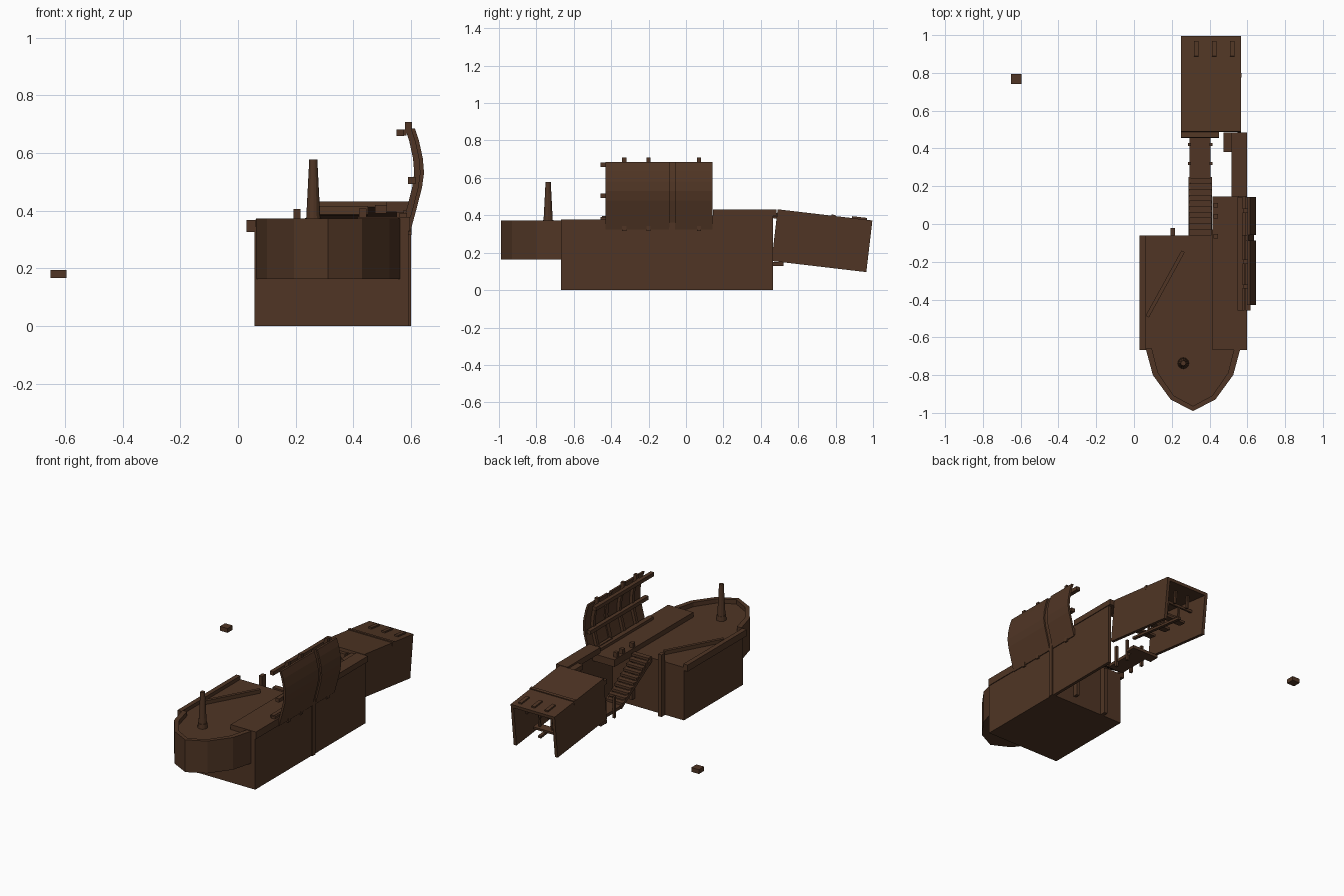
import bpy, bmesh, math
from mathutils import Matrix, Vector

cube = bpy.data.objects.get("Cube")
if cube:
    bpy.data.objects.remove(cube, do_unlink=True)

wood = bpy.data.materials.new("dark_brown_wood")
wood.use_nodes = True
colour = (0.08, 0.036, 0.018, 1)
wood.diffuse_color = colour
wood.node_tree.nodes["Principled BSDF"].inputs["Base Color"].default_value = colour


def finish(name, bm, matrix=None):
    if matrix:
        bm.transform(matrix)
    bmesh.ops.recalc_face_normals(bm, faces=bm.faces)
    mesh = bpy.data.meshes.new(name)
    bm.to_mesh(mesh)
    bm.free()
    mesh.materials.append(wood)
    obj = bpy.data.objects.new(name, mesh)
    bpy.context.collection.objects.link(obj)
    return obj


def box(name, x, y, z, matrix=None):
    """Box from (min, max) pairs on each axis."""
    bm = bmesh.new()
    bmesh.ops.create_cube(bm, size=1)
    for v in bm.verts:
        v.co = [r[0] if c < 0 else r[1] for c, r in zip(v.co, (x, y, z))]
    return finish(name, bm, matrix)


def prism(name, points, low, high, axis="z"):
    """Extrude a closed outline: (x, y) along z, or (x, z) along y."""
    bm = bmesh.new()
    place = (lambda a, b: (a, b, low)) if axis == "z" else (lambda a, b: (a, low, b))
    face = bm.faces.new([bm.verts.new(place(*p)) for p in points])
    new = bmesh.ops.extrude_face_region(bm, geom=[face])["geom"]
    shift = Vector((0, 0, high - low)) if axis == "z" else Vector((0, high - low, 0))
    bmesh.ops.translate(bm, vec=shift, verts=[g for g in new if isinstance(g, bmesh.types.BMVert)])
    return finish(name, bm)


def cone(name, x, y, z, r1, r2, sides=12):
    bm = bmesh.new()
    bmesh.ops.create_cone(bm, cap_ends=True, segments=sides, radius1=r1, radius2=r2, depth=z[1] - z[0])
    return finish(name, bm, Matrix.Translation((x, y, sum(z) / 2)))


# Hull, side wall and bow
DECK, RIM = 0.345, 0.373
box("hull", (0.057, 0.592), (-0.668, -0.06), (0, DECK))
box("side_wall", (0.572, 0.592), (-0.06, 0.465), (0, 0.40))
box("side_strip", (0.585, 0.6), (-0.09, -0.06), (0, 0.36))
bow = [(0.062, -0.66), (0.1, -0.8), (0.195, -0.93), (0.312, -0.99),
       (0.43, -0.93), (0.525, -0.8), (0.563, -0.66)]
inner = [(0.312 + (x - 0.312) * 0.87, -0.66 + (y + 0.66) * 0.92) for x, y in bow]
prism("bow", bow, 0.163, DECK)
prism("bow_rim", bow + inner[::-1], DECK, RIM)

# Deck edges and raised walkway
box("right_rail", (0.03, 0.06), (-0.668, -0.06), (0.325, 0.368))
box("walkway", (0.415, 0.597), (-0.668, 0.145), (0.33, 0.377))
box("walkway_rear", (0.515, 0.597), (0.145, 0.485), (0.395, 0.432))
box("walkway_rear_block", (0.475, 0.515), (0.38, 0.485), (0.39, 0.42))
box("walkway_kerb", (0.55, 0.575), (-0.45, 0.145), (0.377, 0.395))
for i, y in enumerate((-0.065, 0.04, 0.1)):
    box(f"walkway_peg_{i}", (0.42, 0.445), (y - 0.012, y + 0.012), (0.377, 0.408))

# Mast and loose bar on the deck
cone("mast", 0.261, -0.737, (DECK, 0.577), 0.026, 0.014)
cone("mast_collar", 0.261, -0.737, (DECK, DECK + 0.03), 0.03, 0.028)
a, b = Vector((0.07, -0.49)), Vector((0.26, -0.145))
d = b - a
turn = Matrix.Translation((a.x, a.y, DECK)) @ Matrix.Rotation(math.atan2(d.y, d.x), 4, "Z")
box("deck_bar", (0, d.length), (-0.01, 0.01), (0, 0.024), turn)
box("rear_post", (0.192, 0.216), (-0.06, -0.022), (0, 0.405))

# Stairs down to the landing
STEPS = 10
for i in range(STEPS):
    y = -0.06 + i * 0.03
    z = 0.355 - i * 0.021
    box(f"step_{i}", (0.29, 0.41), (y, y + 0.034), (z - 0.016, z))
for side, x in (("right", 0.288), ("left", 0.402)):
    bm = bmesh.new()
    bmesh.ops.create_cube(bm, size=1)
    for v in bm.verts:
        end = v.co.y > 0
        v.co = (x + (0.01 if v.co.x > 0 else 0), 0.25 if end else -0.06,
                (0.13 if end else 0.32) + (0.025 if v.co.z > 0 else 0))
    finish(f"stair_beam_{side}", bm)
    for y in (0.32, 0.42):
        box(f"landing_post_{side}_{y}", (x - 0.003, x + 0.013), (y - 0.008, y + 0.008), (0.1, 0.24))
box("landing", (0.295, 0.405), (0.24, 0.47), (0.13, 0.15))
box("landing_crossbar", (0.25, 0.44), (0.455, 0.52), (0.13, 0.15))
box("landing_wall_post", (0.41, 0.43), (-0.06, -0.03), (0.05, DECK))

# Curved side shield: two panels with a recessed strip, ribs and rails
curve = [(0.597, 0.325), (0.62, 0.41), (0.638, 0.48), (0.645, 0.53),
         (0.641, 0.58), (0.628, 0.64), (0.613, 0.685)]


def band(name, outer, thick, y0, y1):
    """Strip following the shield curve, set inward by outer."""
    front = [(x - outer, z) for x, z in curve]
    back = [(x - outer - thick, z) for x, z in curve]
    return prism(name, front + back[::-1], y0, y1, "y")


band("shield_front", 0, 0.014, -0.43, -0.088)
band("shield_rear", 0, 0.014, -0.058, 0.142)
band("shield_strip", 0.01, 0.012, -0.088, -0.058)
for i, y in enumerate((-0.33, -0.2, 0.07)):
    band(f"shield_rib_{i}", 0.014, 0.02, y - 0.011, y + 0.011)
    box(f"rib_tip_{i}", (0.579, 0.603), (y - 0.011, y + 0.011), (0.675, 0.708))
    box(f"rib_foot_{i}", (0.58, 0.602), (y - 0.011, y + 0.011), (0.315, 0.36))
for name, x, z in (("top", 0.549, 0.67), ("middle", 0.59, 0.505), ("bottom", 0.56, 0.38)):
    box(f"shield_rail_{name}", (x, x + 0.026), (-0.457, 0.142), (z - 0.012, z + 0.012))
for i, y in enumerate((-0.33, -0.2, 0.07)):
    box(f"rail_peg_{i}", (0.57, 0.585), (y - 0.011, y + 0.011), (0.66, 0.682))

# Tilted rear cabin, open below and behind (local: y along, z down from the roof)
tilt = Matrix.Translation((0, 0.49, 0.432)) @ Matrix.Rotation(math.radians(-6.7), 4, "X")
LENGTH, DEPTH = 0.51, -0.278
box("cabin_roof", (0.25, 0.567), (0, LENGTH), (-0.02, 0), tilt)
box("cabin_right_wall", (0.25, 0.27), (0, LENGTH), (DEPTH, -0.02), tilt)
box("cabin_left_wall", (0.547, 0.567), (0, LENGTH), (DEPTH, -0.02), tilt)
box("cabin_roof_strip", (0.248, 0.569), (0.29, 0.31), (-0.02, 0.006), tilt)
box("cabin_front_beam", (0.25, 0.45), (-0.03, 0), (-0.05, -0.02), tilt)
for i, x in enumerate((0.33, 0.425, 0.52)):
    box(f"roof_slat_{i}", (x - 0.012, x + 0.012), (0.4, 0.48), (0, 0.01), tilt)
    box(f"roof_hanger_{i}", (x - 0.006, x + 0.006), (0.41, 0.425), (-0.1, -0.02), tilt)

# Cabin fittings
for i, y in enumerate((0.08, 0.22, 0.36)):
    box(f"cabin_bench_{i}", (0.33, 0.49), (y, y + 0.05), (-0.2, -0.185), tilt)
    box(f"cabin_crossbeam_{i}", (0.27, 0.547), (y + 0.02, y + 0.035), (-0.1, -0.085), tilt)
    for x in (0.36, 0.45):
        box(f"bench_leg_{i}_{x}", (x, x + 0.012), (y + 0.02, y + 0.032), (-0.185, -0.1), tilt)
box("cabin_keel", (0.4, 0.42), (0.02, 0.46), (-0.215, -0.2), tilt)

# Separate small block
box("loose_block", (-0.65, -0.595), (0.742, 0.795), (0.166, 0.194))
